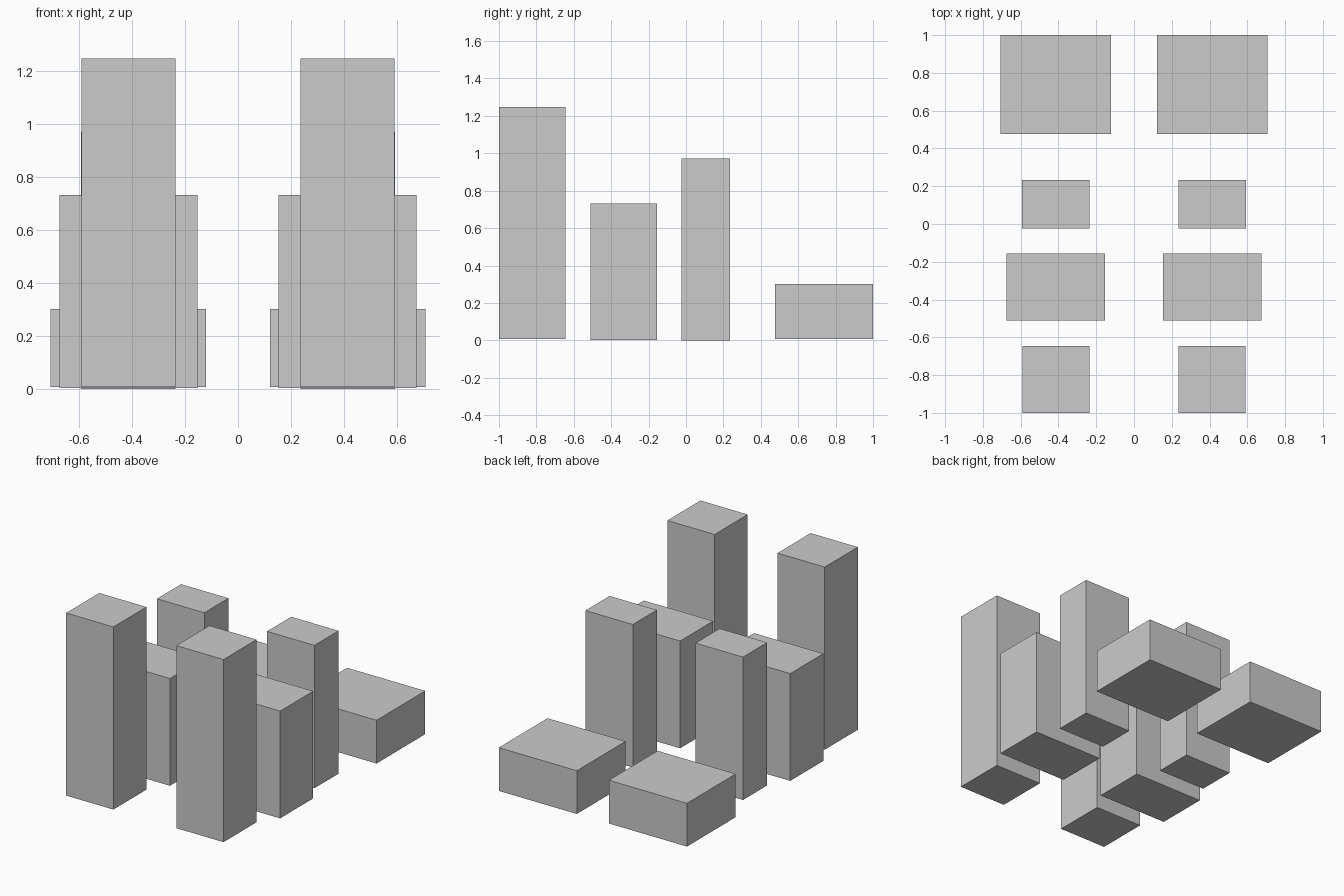
import bpy

if "Cube" in bpy.data.objects:
    bpy.data.objects.remove(bpy.data.objects["Cube"])

COLUMN_X = 0.414  # distance of each column of blocks from the centre line


def block(name, x, width, y0, y1, z0, z1):
    bpy.ops.mesh.primitive_cube_add(size=1, location=(x, (y0 + y1) / 2, (z0 + z1) / 2))
    ob = bpy.context.object
    ob.name = name
    ob.scale = (width, y1 - y0, z1 - z0)
    bpy.ops.object.transform_apply(location=False, rotation=False, scale=True)


# Rows from front to back: name, width, y range, z range
rows = [
    ("tall_front_block", 0.355, -1.0, -0.645, 0.006, 1.247),
    ("wide_middle_block", 0.521, -0.511, -0.156, 0.003, 0.732),
    ("slim_middle_block", 0.356, -0.025, 0.234, 0.0, 0.971),
    ("low_back_block", 0.587, 0.477, 1.0, 0.007, 0.301),
]

# Each row has a left and a right block
for name, *dims in rows:
    for side, label in ((-1, "left"), (1, "right")):
        block(f"{name}_{label}", side * COLUMN_X, *dims)
